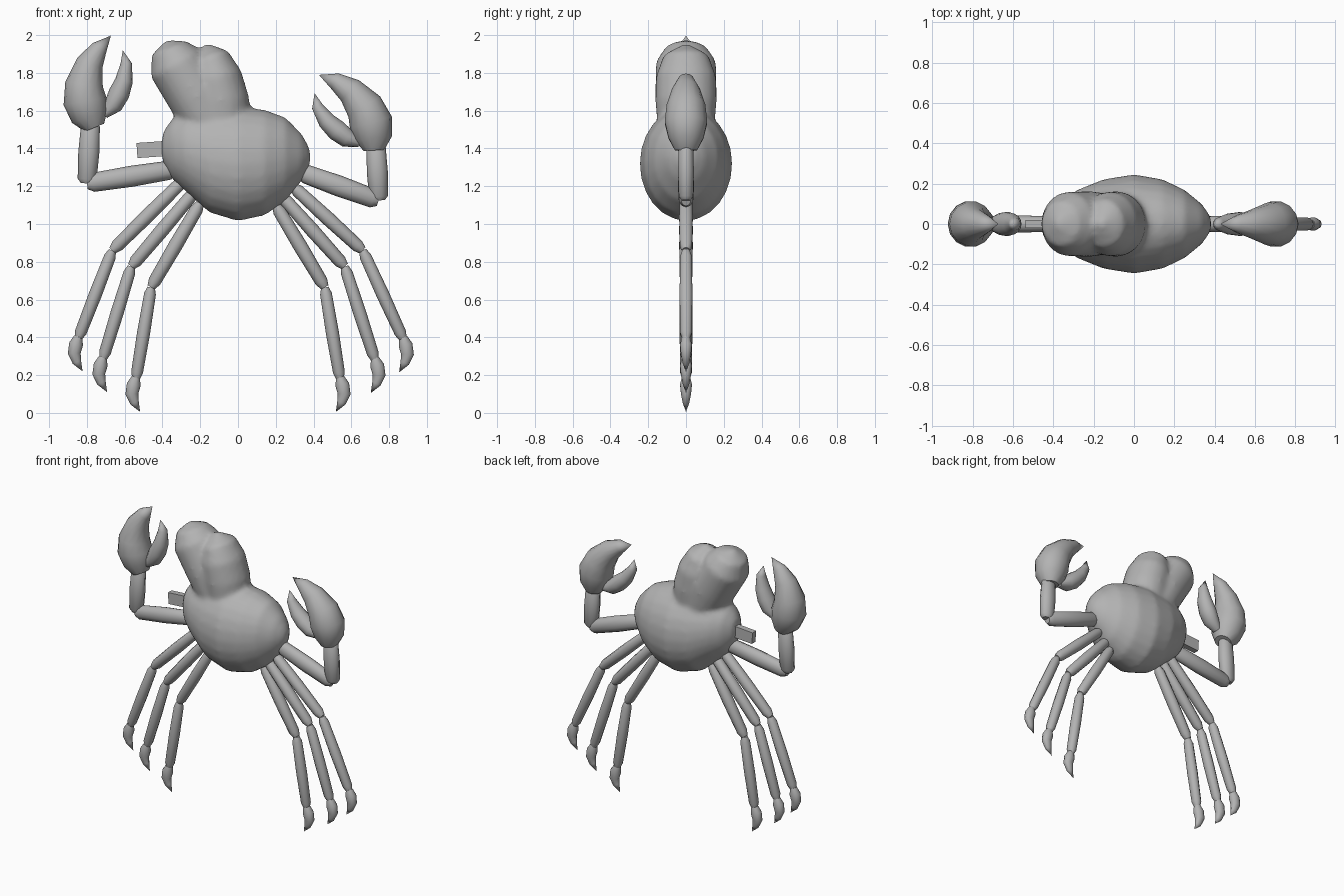
import bpy, bmesh, math
from mathutils import Vector, Matrix

cube = bpy.data.objects.get("Cube")
if cube:
    bpy.data.objects.remove(cube, do_unlink=True)

shell = bpy.data.materials.new("shell_grey")
shell.use_nodes = True
GREY = (0.45, 0.45, 0.45, 1)
shell.diffuse_color = GREY
shell.node_tree.nodes["Principled BSDF"].inputs["Base Color"].default_value = GREY


def loft(bm, stations, sides, axis=None):
    """Elliptical rings along a path in XZ; station = x, z, radius, depth."""
    pts = [Vector((s[0], 0, s[1])) for s in stations]
    rings = []
    for i, (x, z, r, d) in enumerate(stations):
        t = axis or pts[min(i + 1, len(pts) - 1)] - pts[max(i - 1, 0)]
        n = Vector((t.z, 0, -t.x)).normalized()
        if r == 0:
            rings.append([bm.verts.new(pts[i])])
            continue
        rings.append([bm.verts.new(pts[i] + n * r * math.cos(a) + Vector((0, d * math.sin(a), 0)))
                      for a in (math.tau * k / sides for k in range(sides))])
    for a, b in zip(rings, rings[1:]):
        for k in range(sides):
            quad = [a[k % len(a)], a[(k + 1) % sides % len(a)],
                    b[(k + 1) % sides % len(b)], b[k % len(b)]]
            bm.faces.new(list(dict.fromkeys(quad)))
    for ring in (rings[0], rings[-1]):
        if len(ring) > 1:
            bm.faces.new(ring)


def finish(name, bm, angle=50):
    bmesh.ops.recalc_face_normals(bm, faces=bm.faces)
    mesh = bpy.data.meshes.new(name)
    bm.to_mesh(mesh)
    bm.free()
    mesh.materials.append(shell)
    obj = bpy.data.objects.new(name, mesh)
    bpy.context.collection.objects.link(obj)
    bpy.ops.object.select_all(action='DESELECT')
    obj.select_set(True)
    bpy.context.view_layer.objects.active = obj
    bpy.ops.object.shade_smooth_by_angle(angle=math.radians(angle))
    return obj


def tube(name, stations, sides=10):
    bm = bmesh.new()
    loft(bm, stations, sides)
    return finish(name, bm)


def segment(name, a, b, r, d):
    """Straight limb piece with rounded, narrowed ends."""
    a, b = Vector(a), Vector(b)
    steps = [(0, .6), (.07, .95), (.5, 1.05), (.93, .95), (1, .6)]
    tube(name, [(*a.lerp(b, t), r * k, d * k) for t, k in steps])


# Body and two-lobed head, fused into one skin
bm = bmesh.new()
body = [(-.41, 1.40, 1.40, 0), (-.395, 1.32, 1.49, .06), (-.35, 1.24, 1.555, .12),
        (-.28, 1.175, 1.59, .17), (-.15, 1.06, 1.61, .222), (0, 1.015, 1.62, .246),
        (.14, 1.045, 1.605, .222), (.25, 1.12, 1.565, .17), (.335, 1.225, 1.48, .1),
        (.375, 1.3, 1.41, .045), (.386, 1.35, 1.35, 0)]
loft(bm, [(x, (lo + hi) / 2, (hi - lo) / 2, d) for x, lo, hi, d in body], 24, Vector((1, 0, 0)))
loft(bm, [(-.1, 1.42, 0, 0), (-.13, 1.5, .14, .15), (-.22, 1.68, .157, .163), (-.33, 1.85, .15, .16),
          (-.365, 1.93, .1, .11), (-.38, 1.975, 0, 0)], 20)
loft(bm, [(-.06, 1.42, 0, 0), (-.07, 1.5, .14, .15), (-.09, 1.65, .15, .163), (-.12, 1.78, .14, .16),
          (-.15, 1.89, .1, .12), (-.17, 1.96, 0, 0)], 20)
skin = finish("body_and_head", bm, 180)
remesh = skin.modifiers.new("fuse", 'REMESH')
remesh.mode = 'VOXEL'
remesh.voxel_size = .018
remesh.use_smooth_shade = True
blend = skin.modifiers.new("blend", 'SMOOTH')
blend.iterations = 4

# Small side stub
bm = bmesh.new()
bmesh.ops.create_cube(bm, size=1, matrix=Matrix.Translation((-.45, 0, 1.395))
                      @ Matrix.Rotation(math.radians(-4), 4, 'Y')
                      @ Matrix.Diagonal((.17, .04, .08, 1)))
finish("side_stub", bm, 30)

# Claws: one shape, in offsets from the wrist, mirrored and turned
BIG = [(0, 0, .055, .06), (-.025, .06, .1, .095), (-.05, .14, .115, .115), (-.055, .23, .1, .105),
       (-.025, .34, .072, .075), (.025, .42, .045, .045), (.087, .487, 0, 0)]
SMALL = [(.05, .07, .025, .03), (.1, .12, .05, .055), (.13, .18, .056, .06),
         (.157, .25, .047, .052), (.168, .34, .03, .032), (.15, .41, 0, 0)]


def claw(side, wrist, mirror, turn):
    c, s = math.cos(turn), math.sin(turn)
    for name, shape in (("big_finger", BIG), ("small_finger", SMALL)):
        placed = [(wrist[0] + mirror * x * c - z * s, wrist[1] + mirror * x * s + z * c, r, d)
                  for x, z, r, d in shape]
        tube(side + "_claw_" + name, placed, 14)


claw("right", (-.76, 1.51), 1, 0)
claw("left", (.72, 1.39), -1, math.radians(26))

# Arms: shoulder, elbow, wrist
for side, shoulder, elbow, wrist in (("right", (-.33, 1.29), (-.8, 1.215), (-.78, 1.54)),
                                     ("left", (.33, 1.275), (.745, 1.125), (.73, 1.43))):
    segment(side + "_forearm", shoulder, elbow, .053, .042)
    segment(side + "_upper_arm", elbow, wrist, .053, .042)

# Legs: hip, knee, ankle, then a hooked foot
LEGS = {"right_front": ((-.29, 1.23), (-.665, .86), (-.845, .395)),
        "right_middle": ((-.23, 1.17), (-.565, .775), (-.715, .285)),
        "right_rear": ((-.2, 1.11), (-.46, .665), (-.54, .18)),
        "left_front": ((.29, 1.2), (.66, .86), (.875, .39)),
        "left_middle": ((.23, 1.15), (.565, .775), (.725, .28)),
        "left_rear": ((.2, 1.1), (.46, .665), (.54, .18))}
for name, (hip, knee, ankle) in LEGS.items():
    segment(name + "_thigh", hip, knee, .036, .036)
    segment(name + "_shin", knee, ankle, .033, .034)
    x, z = ankle
    out = math.copysign(1, x)
    tube(name + "_foot", [(x, z + .01, .022, .022), (x + out * .012, z - .03, .037, .033),
                          (x + out * .022, z - .08, .034, .028), (x + out * .008, z - .125, .024, .018),
                          (x - out * .022, z - .175, 0, 0)])
